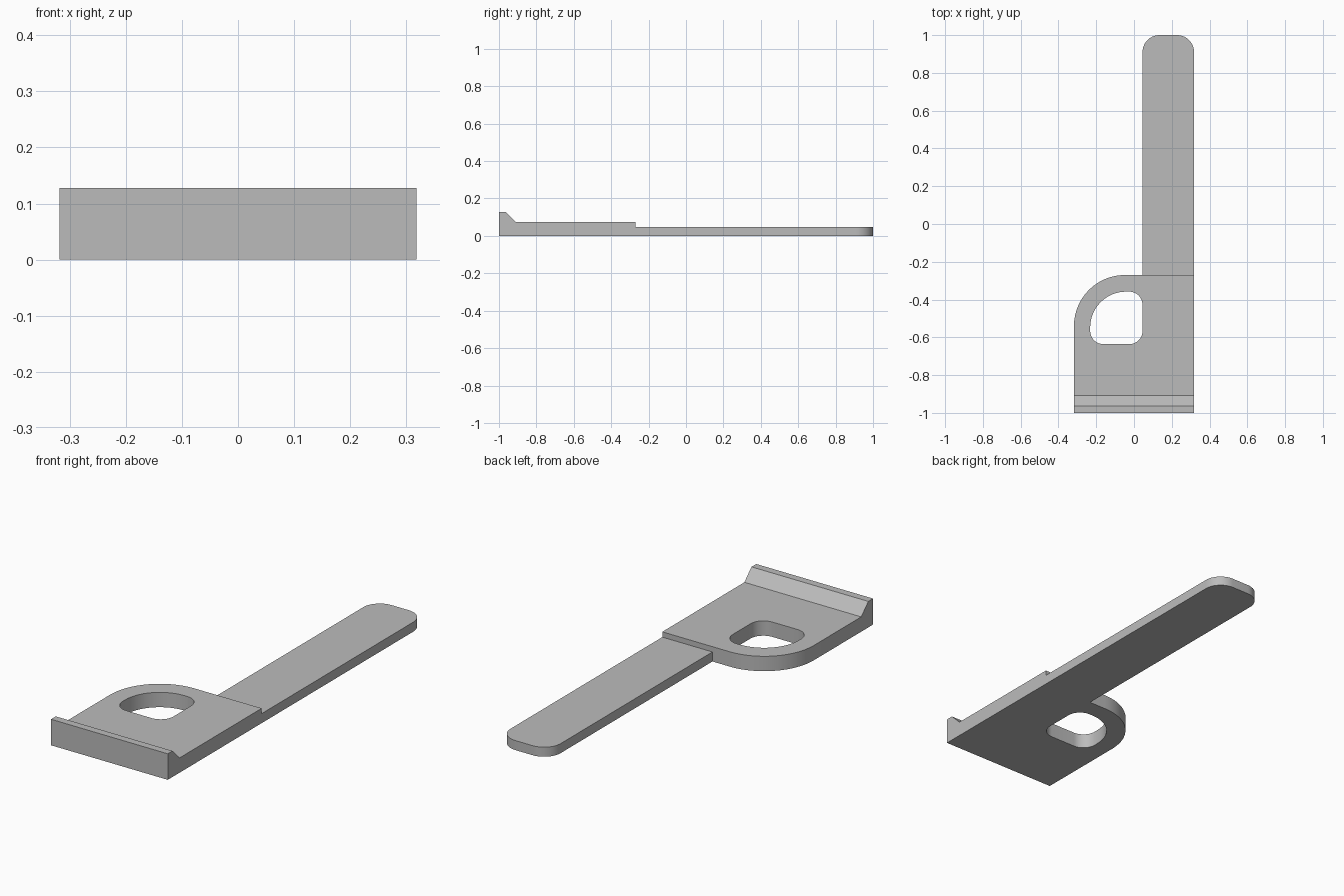
import bpy, bmesh, math
from mathutils import Vector

cube = bpy.data.objects.get("Cube")
if cube:
    bpy.data.objects.remove(cube, do_unlink=True)

LEFT, RIGHT = -0.318, 0.318
ARM_X = 0.045
FRONT, LIP_BACK, PLATE_BACK, TIP = -1.0, -0.908, -0.27, 1.0
PLATE_H, ARM_H, LIP_H = 0.073, 0.047, 0.128

grey = bpy.data.materials.new("plain grey")
grey.use_nodes = True
grey.diffuse_color = (0.5, 0.5, 0.5, 1)
grey.node_tree.nodes["Principled BSDF"].inputs["Base Color"].default_value = grey.diffuse_color


def rounded(corners, steps=14):
    """Outline of square corners (x, y, radius), each rounded by an arc."""
    points = []
    for i, (x, y, r) in enumerate(corners):
        p = Vector((x, y))
        if r == 0:
            points.append(p)
            continue
        u = (Vector(corners[i - 1][:2]) - p).normalized()
        v = (Vector(corners[(i + 1) % len(corners)][:2]) - p).normalized()
        centre = p + r * (u + v)
        for s in range(steps + 1):
            t = math.pi / 2 * s / steps
            points.append(centre - r * (v * math.cos(t) + u * math.sin(t)))
    return points


def extrude_outlines(name, loops, place, depth):
    """Fill nested outlines (later ones are holes) and extrude by depth."""
    bm = bmesh.new()
    edges = []
    for loop in loops:
        verts = [bm.verts.new(place(p)) for p in loop]
        edges += [bm.edges.new((verts[i - 1], verts[i])) for i in range(len(verts))]
    bmesh.ops.triangle_fill(bm, use_beauty=True, edges=edges)
    grown = bmesh.ops.extrude_face_region(bm, geom=bm.faces[:])["geom"]
    moved = [g for g in grown if isinstance(g, bmesh.types.BMVert)]
    bmesh.ops.translate(bm, verts=moved, vec=depth)
    bmesh.ops.recalc_face_normals(bm, faces=bm.faces[:])
    mesh = bpy.data.meshes.new(name)
    bm.to_mesh(mesh)
    bm.free()
    mesh.materials.append(grey)
    obj = bpy.data.objects.new(name, mesh)
    bpy.context.collection.objects.link(obj)
    bpy.ops.object.select_all(action="DESELECT")
    obj.select_set(True)
    bpy.context.view_layer.objects.active = obj
    bpy.ops.object.shade_smooth_by_angle(angle=math.radians(30))
    return obj


def flat(p):
    return (p[0], p[1], 0)


def side(p):
    return (LEFT, p[0], p[1])


# Plate with one large rounded corner and a finger hole that follows it
plate = rounded([(LEFT, LIP_BACK, 0), (RIGHT, LIP_BACK, 0),
                 (RIGHT, PLATE_BACK, 0), (LEFT, PLATE_BACK, 0.27)])
hole = rounded([(-0.232, -0.636, 0.07), (ARM_X, -0.636, 0.07),
                (ARM_X, -0.358, 0.07), (-0.232, -0.358, 0.19)])
extrude_outlines("plate", [plate, hole], flat, (0, 0, PLATE_H))

# Long thin arm with a rounded tip
arm = rounded([(ARM_X, PLATE_BACK, 0), (RIGHT, PLATE_BACK, 0),
               (RIGHT, TIP, 0.09), (ARM_X, TIP, 0.09)])
extrude_outlines("arm", [arm], flat, (0, 0, ARM_H))

# Raised front lip with a sloped back
lip = [(FRONT, 0), (LIP_BACK, 0), (LIP_BACK, PLATE_H), (-0.963, LIP_H), (FRONT, LIP_H)]
extrude_outlines("front_lip", [lip], side, (RIGHT - LEFT, 0, 0))
